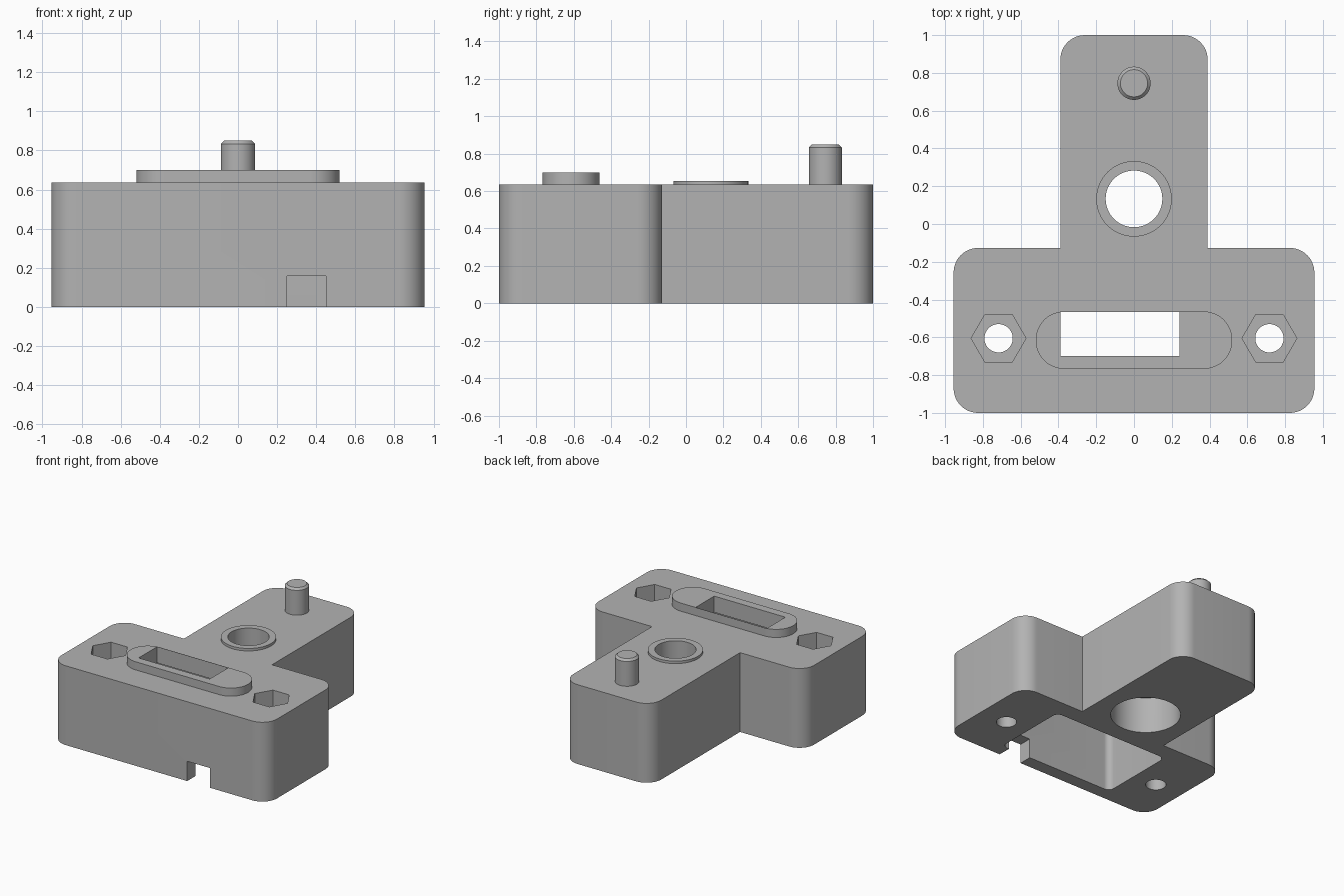
import bpy, bmesh
from math import sin, cos, pi

cube = bpy.data.objects.get("Cube")
if cube:
    bpy.data.objects.remove(cube, do_unlink=True)

TOP = 0.635
FRONT_Y = -0.605

grey = bpy.data.materials.new("plain_grey")
grey.use_nodes = True
grey.diffuse_color = (0.45, 0.45, 0.45, 1)
grey.node_tree.nodes["Principled BSDF"].inputs["Base Color"].default_value = grey.diffuse_color


def circle(x, y, r, n=64):
    return [(x + r * cos(2 * pi * i / n), y + r * sin(2 * pi * i / n)) for i in range(n)]


def rounded(x0, x1, y0, y1, r, n=12):
    """Counter-clockwise rectangle outline with rounded corners."""
    centres = [(x1 - r, y1 - r), (x0 + r, y1 - r), (x0 + r, y0 + r), (x1 - r, y0 + r)]
    return [(cx + r * cos(pi / 2 * (q + i / n)), cy + r * sin(pi / 2 * (q + i / n)))
            for q, (cx, cy) in enumerate(centres) for i in range(n + 1)]


def prism(name, outline, z0, z1, chamfer=0):
    bm = bmesh.new()
    base = bm.faces.new([bm.verts.new((x, y, z0)) for x, y in outline])
    bmesh.ops.remove_doubles(bm, verts=bm.verts[:], dist=1e-5)
    side = bmesh.ops.extrude_face_region(bm, geom=bm.faces[:])["geom"]
    verts = [g for g in side if isinstance(g, bmesh.types.BMVert)]
    for v in verts:
        v.co.z = z1
    if chamfer:
        rim = [e for e in bm.edges if all(v in verts for v in e.verts)]
        bmesh.ops.bevel(bm, geom=rim, offset=chamfer, segments=1, affect='EDGES')
    bmesh.ops.recalc_face_normals(bm, faces=bm.faces[:])
    mesh = bpy.data.meshes.new(name)
    bm.to_mesh(mesh)
    bm.free()
    mesh.materials.append(grey)
    obj = bpy.data.objects.new(name, mesh)
    bpy.context.collection.objects.link(obj)
    return obj


def combine(target, tool, operation):
    mod = target.modifiers.new(tool.name, 'BOOLEAN')
    mod.operation, mod.object, mod.solver = operation, tool, 'EXACT'
    bpy.context.view_layer.objects.active = target
    bpy.ops.object.modifier_apply(modifier=mod.name)
    bpy.data.objects.remove(tool, do_unlink=True)


# T-shaped housing: wide front block, rear arm and raised features
housing = prism("housing", rounded(-0.955, 0.955, -1, -0.127, 0.13), 0, TOP)
for part in (
    prism("rear_arm", rounded(-0.39, 0.39, -0.6, 1, 0.13), 0, TOP),
    prism("slot_boss", rounded(-0.52, 0.52, -0.767, -0.463, 0.15), 0.6, 0.70),
    prism("bore_collar", circle(0, 0.133, 0.2), 0.6, 0.655),
    prism("locating_peg", circle(0, 0.745, 0.088), 0.6, 0.85, 0.016),
):
    combine(housing, part, 'UNION')

# Openings: underside pocket, slot, cable notch and stepped bore
cutters = [
    prism("pocket", rounded(-0.515, 0.515, -0.895, -0.265, 0.05), -0.1, 0.57),
    prism("slot", [(-0.39, -0.70), (0.24, -0.70), (0.24, -0.465), (-0.39, -0.465)], 0.5, 0.8),
    prism("notch", [(0.25, -1.1), (0.45, -1.1), (0.45, -0.8), (0.25, -0.8)], -0.1, 0.158),
    prism("bore", circle(0, 0.133, 0.15), -0.1, 0.8),
    prism("counterbore", circle(0, 0.133, 0.257), -0.1, 0.292),
]
# Screw holes with hexagonal nut recesses
for x in (-0.717, 0.717):
    cutters.append(prism("screw_hole", circle(x, FRONT_Y, 0.075, 48), -0.1, 0.8))
    cutters.append(prism("nut_recess", circle(x, FRONT_Y, 0.145, 6), 0.33, 0.8))
for cutter in cutters:
    combine(housing, cutter, 'DIFFERENCE')

bpy.ops.object.select_all(action='DESELECT')
housing.select_set(True)
bpy.context.view_layer.objects.active = housing
bpy.ops.object.shade_smooth_by_angle(angle=0.5)
